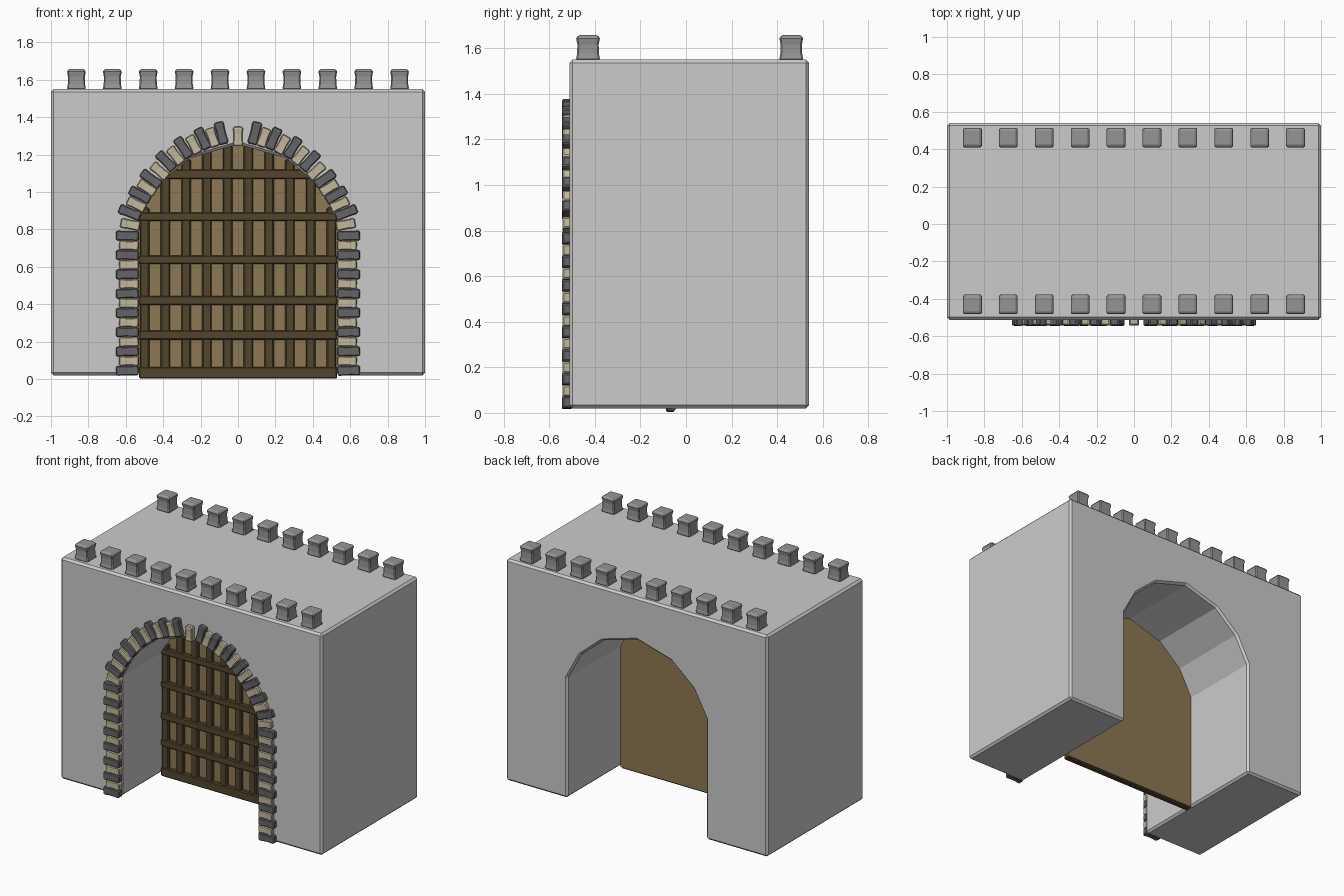
import bpy, bmesh, math, random
from mathutils import Matrix, Vector

if "Cube" in bpy.data.objects:
    bpy.data.objects.remove(bpy.data.objects["Cube"])

random.seed(4)
ARCH = [(0.53, 0.85), (0.43, 1.035), (0.26, 1.18), (0.0, 1.255)]


def material(name, rgb):
    m = bpy.data.materials.new(name)
    m.diffuse_color = (*rgb, 1)
    m.use_nodes = True
    m.node_tree.nodes["Principled BSDF"].inputs["Base Color"].default_value = m.diffuse_color
    return m


def finish(name, bm, mat=None, bevel=0.0):
    bmesh.ops.recalc_face_normals(bm, faces=bm.faces)
    me = bpy.data.meshes.new(name)
    bm.to_mesh(me)
    bm.free()
    ob = bpy.data.objects.new(name, me)
    bpy.context.collection.objects.link(ob)
    if mat:
        me.materials.append(mat)
    if bevel:
        b = ob.modifiers.new("bevel", 'BEVEL')
        b.width, b.segments = bevel, 1
        b.limit_method, b.angle_limit = 'ANGLE', math.radians(50)
    return ob


def extrude_outline(bm, pts, y0, y1):
    """Solid from an xz outline, running from y0 to y1."""
    f = bm.faces.new([bm.verts.new((x, y0, z)) for x, z in pts])
    r = bmesh.ops.extrude_face_region(bm, geom=[f])
    vs = [g for g in r['geom'] if isinstance(g, bmesh.types.BMVert)]
    bmesh.ops.translate(bm, verts=vs, vec=(0, y1 - y0, 0))


def box(bm, x0, x1, y0, y1, z0, z1):
    extrude_outline(bm, [(x0, z0), (x1, z0), (x1, z1), (x0, z1)], y0, y1)


def block(bm, mat, length, w, d):
    """Worn block, slightly waisted, lofted along local z."""
    rings = []
    for t, s in ((0, .84), (.1, 1), (.3, .92), (.65, .9), (.88, 1), (1, .84)):
        rings.append([bm.verts.new(mat @ Vector((a * w * s / 2, b * d * s / 2, (t - .5) * length)))
                      for a, b in ((-1, -1), (1, -1), (1, 1), (-1, 1))])
    for r0, r1 in zip(rings, rings[1:]):
        for i in range(4):
            j = (i + 1) % 4
            bm.faces.new((r0[i], r0[j], r1[j], r1[i]))
    bm.faces.new(rings[0])
    bm.faces.new(rings[-1])


def arch_z(x):
    for (xa, za), (xb, zb) in zip(ARCH, ARCH[1:]):
        if xb <= abs(x) <= xa:
            return za + (zb - za) * (xa - abs(x)) / (xa - xb)
    return ARCH[0][1]


def half_width(z):
    for (xa, za), (xb, zb) in zip(ARCH, ARCH[1:]):
        if za <= z <= zb:
            return xa + (xb - xa) * (z - za) / (zb - za)
    return ARCH[0][0]


wood = material("wood", (0.27, 0.19, 0.085))
dark_wood = material("dark_wood", (0.085, 0.06, 0.025))
cream = material("cream_stone", (0.55, 0.48, 0.34))
slate = material("slate_stone", (0.13, 0.13, 0.14))
grey = material("merlon_grey", (0.3, 0.3, 0.3))

arch = ARCH + [(-x, z) for x, z in ARCH[-2::-1]]

# wall block with the arched passage
bm = bmesh.new()
extrude_outline(bm, [(-1, .02), (-1, 1.55), (1, 1.55), (1, .02), (.53, .02)]
                + arch + [(-.53, .02)], -.512, .54)
finish("wall", bm, bevel=0.014)

# gate panel
bm = bmesh.new()
extrude_outline(bm, [(.53, .015)] + arch + [(-.53, .015)], -.062, -.044)
finish("gate_panel", bm, wood)

# gate lattice: uprights and rails
bm = bmesh.new()
for i in range(10):
    x = (i - 4.5) * .111
    top = arch_z(x) + .01
    box(bm, x - .025, x + .025, -.084, -.05, .005, top)
finish("gate_uprights", bm, dark_wood, 0.006)
bm = bmesh.new()
for z0, z1 in ((.003, .065), (.21, .26), (.395, .445), (.615, .66), (.845, .89), (1.07, 1.12)):
    h = half_width(z0)
    box(bm, -h, h, -.088, -.05, z0, z1)
finish("gate_rails", bm, dark_wood, 0.006)

# arch surround: dark stones (x, z, tilt), cream stones between them
curve = [(.578, .89, 20), (.524, .985, 28), (.465, 1.07, 36), (.385, 1.165, 46),
         (.293, 1.237, 57), (.19, 1.285, 66), (.09, 1.315, 77)]
dark = [(.592, .045 + i * .103, 0) for i in range(8)] + curve
light = []
for (xa, za, ta), (xb, zb, tb) in zip(dark, dark[1:]):
    t = (ta + tb) / 2
    r = math.radians(t)
    light.append(((xa + xb) / 2 - .009 * math.cos(r), (za + zb) / 2 - .009 * math.sin(r), t))


def surround(name, stones, mat, length, w, d):
    bm = bmesh.new()
    for side in (-1, 1):
        for x, z, t in stones:
            t += random.uniform(-2, 2)
            m = (Matrix.Translation((side * x, -.522, z))
                 @ Matrix.Rotation(side * math.radians(90 - t), 4, 'Y'))
            block(bm, m, length, w, d)
    if mat == cream:
        block(bm, Matrix.Translation((0, -.522, 1.297)), length, w, d)
    finish(name, bm, mat, 0.005)


surround("dark_arch_stones", dark, slate, .122, .054, .046)
surround("cream_arch_stones", light, cream, .104, .054, .042)

# battlements along both long edges
bm = bmesh.new()
for y in (-.43, .462):
    for i in range(10):
        block(bm, Matrix.Translation(((i - 4.5) * .192, y, 1.6)), .115, .1, .104)
finish("merlons", bm, grey, 0.006)
